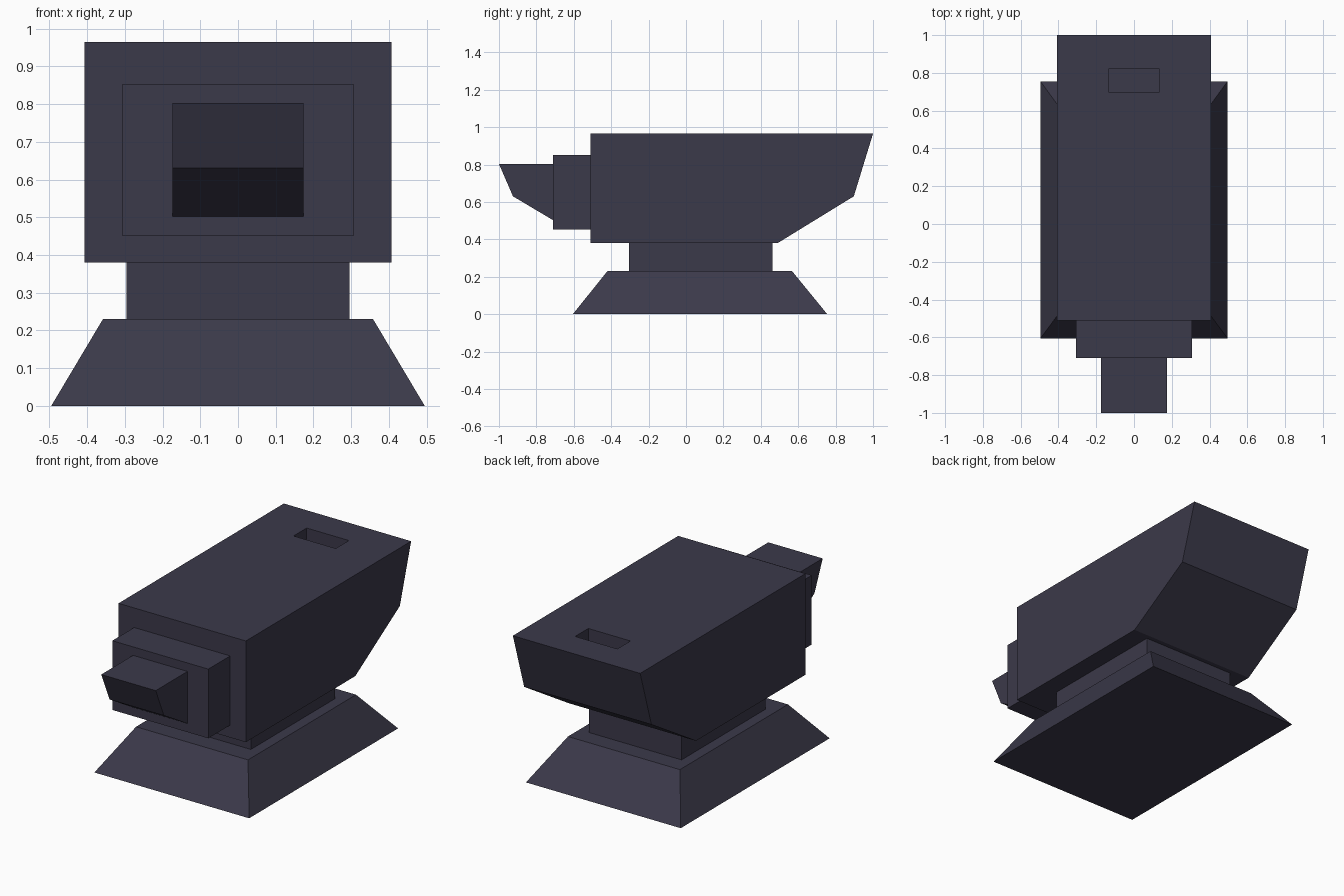
import bpy
import bmesh

old = bpy.data.objects.get("Cube")
if old:
    bpy.data.objects.remove(old, do_unlink=True)

# Single dark iron colour
iron = bpy.data.materials.new("dark_iron")
iron.use_nodes = True
colour = (0.044, 0.041, 0.068, 1)
iron.diffuse_color = colour
iron.node_tree.nodes["Principled BSDF"].inputs["Base Color"].default_value = colour


def finish(name, bm):
    bmesh.ops.recalc_face_normals(bm, faces=bm.faces)
    mesh = bpy.data.meshes.new(name)
    bm.to_mesh(mesh)
    bm.free()
    mesh.materials.append(iron)
    obj = bpy.data.objects.new(name, mesh)
    bpy.context.collection.objects.link(obj)
    return obj


def side_profile(name, half_width, points):
    """Extrude a closed (y, z) outline across x."""
    bm = bmesh.new()
    face = bm.faces.new([bm.verts.new((-half_width, y, z)) for y, z in points])
    moved = bmesh.ops.extrude_face_region(bm, geom=[face])["geom"]
    verts = [v for v in moved if isinstance(v, bmesh.types.BMVert)]
    bmesh.ops.translate(bm, verts=verts, vec=(2 * half_width, 0, 0))
    return finish(name, bm)


def block(name, half_width, y0, y1, z0, z1):
    return side_profile(name, half_width, [(y0, z0), (y1, z0), (y1, z1), (y0, z1)])


# Flared foot: a block whose top is drawn in
foot = block("foot", 0.495, -0.605, 0.755, 0, 0.23)
for v in foot.data.vertices:
    if v.co.z > 0.1:
        v.co.x *= 0.358 / 0.495
        v.co.y = -0.42 if v.co.y < 0 else 0.567

block("waist", 0.296, -0.305, 0.463, 0.23, 0.38)

# Main body with the sloping heel
body = side_profile("body", 0.407, [
    (-0.51, 0.38), (0.49, 0.38), (0.897, 0.63), (1.0, 0.965), (-0.51, 0.965)])

# Stepped block and tapered horn at the front
block("step", 0.307, -0.71, -0.51, 0.452, 0.852)
side_profile("horn", 0.174, [
    (-0.71, 0.502), (-0.71, 0.803), (-1.0, 0.803), (-0.925, 0.63)])

# Square tool hole sunk into the top of the body
cutter = block("hole_cutter", 0.135, 0.70, 0.82, 0.78, 1.1)
cutter.hide_render = True
cut = body.modifiers.new("tool_hole", 'BOOLEAN')
cut.operation = 'DIFFERENCE'
cut.solver = 'EXACT'
cut.object = cutter
bpy.context.view_layer.objects.active = body
bpy.ops.object.modifier_apply(modifier=cut.name)
bpy.data.objects.remove(cutter, do_unlink=True)
